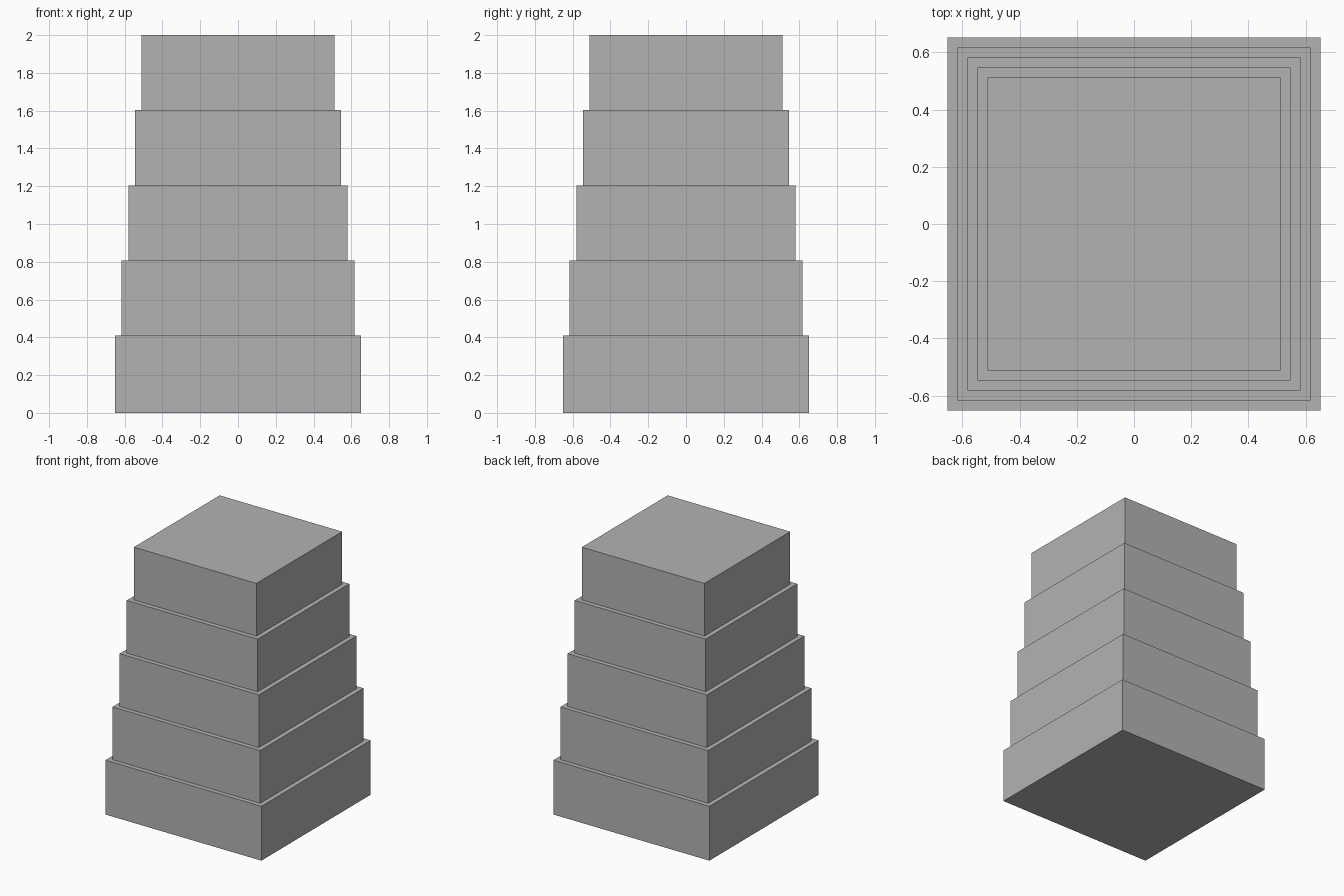
import bpy

# Remove the default object
cube = bpy.data.objects.get("Cube")
if cube:
    bpy.data.objects.remove(cube, do_unlink=True)

# Plain grey for the whole tower
GREY = (0.45, 0.45, 0.45, 1.0)
grey = bpy.data.materials.new("plain_grey")
grey.use_nodes = True
grey.diffuse_color = GREY
grey.node_tree.nodes["Principled BSDF"].inputs["Base Color"].default_value = GREY

TIERS = 5
BASE_WIDTH = 1.302    # width of the lowest tier
WIDTH_STEP = 0.07     # each tier is this much narrower
TIER_HEIGHT = 0.41
RISE = (2 - TIER_HEIGHT) / (TIERS - 1)   # tiers sink slightly into each other


def add_tier(index):
    """One square block of the stepped tower."""
    width = BASE_WIDTH - WIDTH_STEP * index
    z = RISE * index + TIER_HEIGHT / 2
    bpy.ops.mesh.primitive_cube_add(size=1, location=(0, 0, z))
    tier = bpy.context.object
    tier.name = f"tier_{index + 1}"
    tier.dimensions = (width, width, TIER_HEIGHT)
    bpy.ops.object.transform_apply(location=False, rotation=False, scale=True)
    tier.data.materials.append(grey)


# Stacked tiers, bottom to top
for i in range(TIERS):
    add_tier(i)
